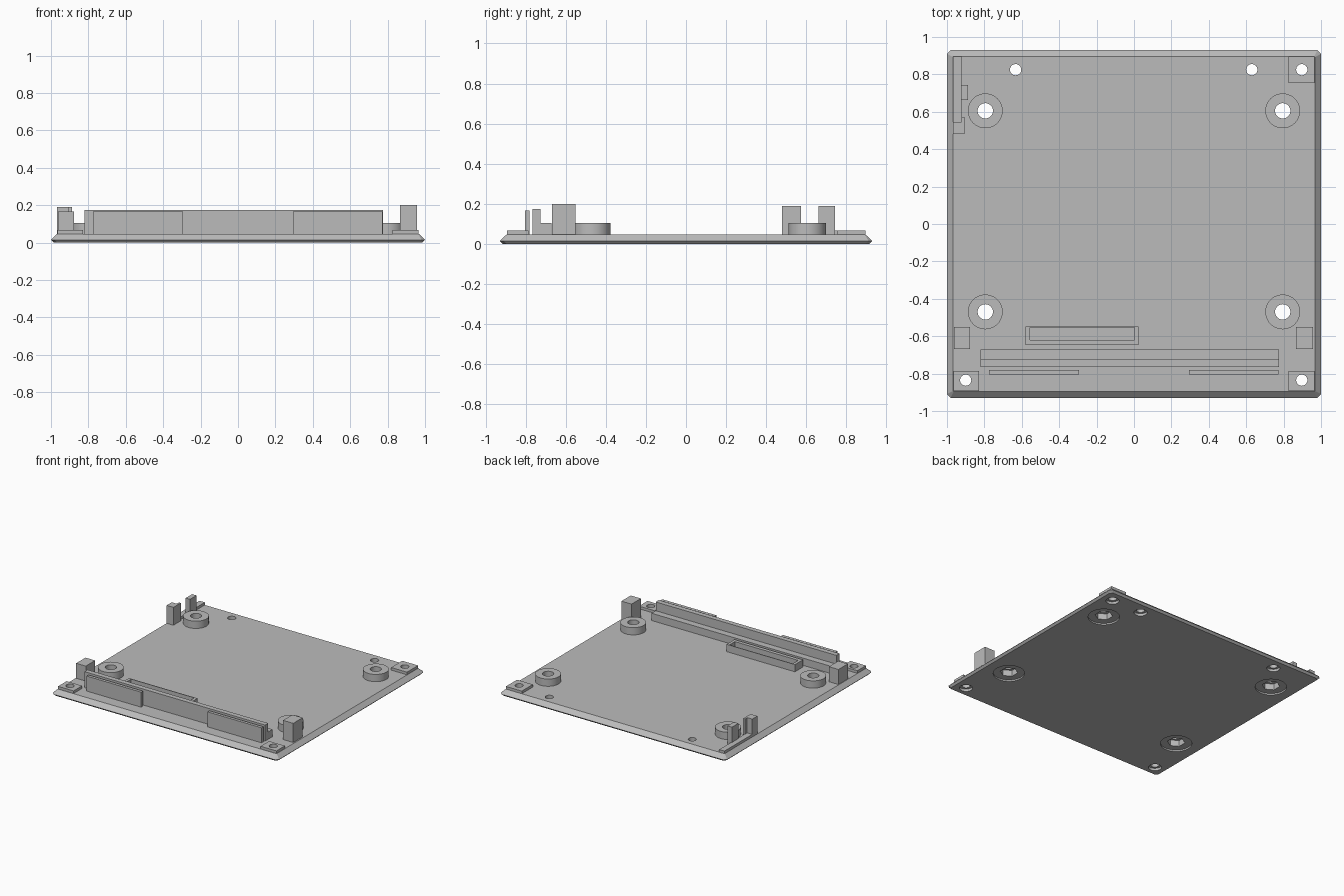
import bpy, bmesh, math
from mathutils import Matrix

cube = bpy.data.objects.get("Cube")
if cube:
    bpy.data.objects.remove(cube, do_unlink=True)

grey = bpy.data.materials.new("light_grey")
grey.use_nodes = True
grey.diffuse_color = (0.5, 0.5, 0.5, 1)
grey.node_tree.nodes["Principled BSDF"].inputs["Base Color"].default_value = (0.5, 0.5, 0.5, 1)

TOP = 0.047     # upper face of the plate
SUNK = 0.035    # where parts start, inside the plate


def finish(name, bm):
    bmesh.ops.recalc_face_normals(bm, faces=bm.faces)
    mesh = bpy.data.meshes.new(name)
    bm.to_mesh(mesh)
    bm.free()
    mesh.materials.append(grey)
    obj = bpy.data.objects.new(name, mesh)
    bpy.context.collection.objects.link(obj)
    return obj


def prism(name, outline, z0, z1):
    bm = bmesh.new()
    face = bm.faces.new([bm.verts.new((x, y, z0)) for x, y in outline])
    new = bmesh.ops.extrude_face_region(bm, geom=[face])["geom"]
    bmesh.ops.translate(bm, vec=(0, 0, z1 - z0),
                        verts=[v for v in new if isinstance(v, bmesh.types.BMVert)])
    return finish(name, bm)


def box(name, x0, x1, y0, y1, z1, z0=SUNK):
    return prism(name, [(x0, y0), (x1, y0), (x1, y1), (x0, y1)], z0, z1)


def cylinders(name, centres, radius, z0, z1, sides=40):
    bm = bmesh.new()
    for x, y in centres:
        bmesh.ops.create_cone(bm, cap_ends=True, segments=sides, radius1=radius,
                              radius2=radius, depth=z1 - z0,
                              matrix=Matrix.Translation((x, y, (z0 + z1) / 2)))
    return finish(name, bm)


def cut(targets, cutter):
    for obj in targets:
        mod = obj.modifiers.new("cut", 'BOOLEAN')
        mod.operation = 'DIFFERENCE'
        mod.solver = 'EXACT'
        mod.object = cutter
        bpy.context.view_layer.update()
        result = obj.evaluated_get(bpy.context.evaluated_depsgraph_get())
        mesh = bpy.data.meshes.new_from_object(result)
        obj.modifiers.clear()
        obj.data = mesh
    bpy.data.objects.remove(cutter, do_unlink=True)


# Base plate: stacked outlines with bevelled rim and clipped corners
bm = bmesh.new()
rings = []
for hx, hy, c, z in [(0.985, 0.915, 0.02, 0), (1, 0.93, 0.02, 0.015), (0.967, 0.895, 0.003, TOP)]:
    pts = [(hx - c, -hy), (hx, c - hy), (hx, hy - c), (hx - c, hy),
           (c - hx, hy), (-hx, hy - c), (-hx, c - hy), (c - hx, -hy)]
    rings.append([bm.verts.new((x, y, z)) for x, y in pts])
for low, high in zip(rings, rings[1:]):
    for i in range(len(low)):
        j = (i + 1) % len(low)
        bm.faces.new((low[i], low[j], high[j], high[i]))
bm.faces.new(rings[0][::-1])
bm.faces.new(rings[-1])
plate = finish("base_plate", bm)

# Standoffs and corner pads
mounts = [(sx * 0.795, y) for sx in (-1, 1) for y in (-0.47, 0.605)]
screws = [(0.897, 0.825), (0.897, -0.835), (-0.9, -0.835), (-0.633, 0.825), (0.63, 0.825)]
standoffs = cylinders("standoffs", mounts, 0.093, SUNK, 0.105)
pads = [box("back_left_pad", 0.825, 0.965, 0.755, 0.895, 0.068),
        box("front_left_pad", 0.825, 0.965, -0.893, -0.785, 0.068),
        box("front_right_pad", -0.965, -0.828, -0.893, -0.785, 0.068)]

# Bolt holes with hexagonal nut pockets, and counterbored screw holes
cut([plate], cylinders("bolt_recess", mounts, 0.115, -0.1, 0.012))
cut([plate, standoffs], cylinders("nut_pocket", mounts, 0.065, -0.1, 0.06, 6))
cut([plate, standoffs], cylinders("bolt_hole", mounts, 0.041, -0.2, 0.3))
cut([plate], cylinders("screw_recess", screws, 0.048, -0.1, 0.02))
cut([plate] + pads, cylinders("screw_hole", screws, 0.03, -0.2, 0.3, 32))

# Long stepped rail with two guard plates in front
box("rail_wall", -0.822, 0.775, -0.765, -0.725, 0.175)
box("rail_step", -0.822, 0.775, -0.725, -0.672, 0.105)
box("right_guard", -0.775, -0.293, -0.804, -0.78, 0.167)
box("left_guard", 0.293, 0.772, -0.804, -0.78, 0.167)

# Open tray behind the rail
tray = box("tray", -0.58, 0.025, -0.648, -0.547, 0.105)
cut([tray], box("tray_pocket", -0.557, 0.002, -0.62, -0.553, 0.2, 0.05))

# Front blocks
box("front_right_block", -0.963, -0.878, -0.668, -0.55, 0.167)
box("front_left_block", 0.866, 0.956, -0.668, -0.55, 0.2)

# Edge strip and clip posts on the right side
box("edge_strip", -0.967, -0.92, 0.545, 0.895, 0.068)
prism("corner_clip_post", [(-0.967, 0.48), (-0.907, 0.48), (-0.907, 0.573),
                           (-0.923, 0.573), (-0.923, 0.545), (-0.967, 0.545)], SUNK, 0.19)
box("side_clip_post", -0.926, -0.887, 0.662, 0.743, 0.19)

# Smooth the round parts, keeping edges sharp
bpy.ops.object.select_all(action='DESELECT')
for obj in [plate, standoffs] + pads:
    obj.select_set(True)
bpy.context.view_layer.objects.active = plate
bpy.ops.object.shade_smooth_by_angle(angle=math.radians(25))
